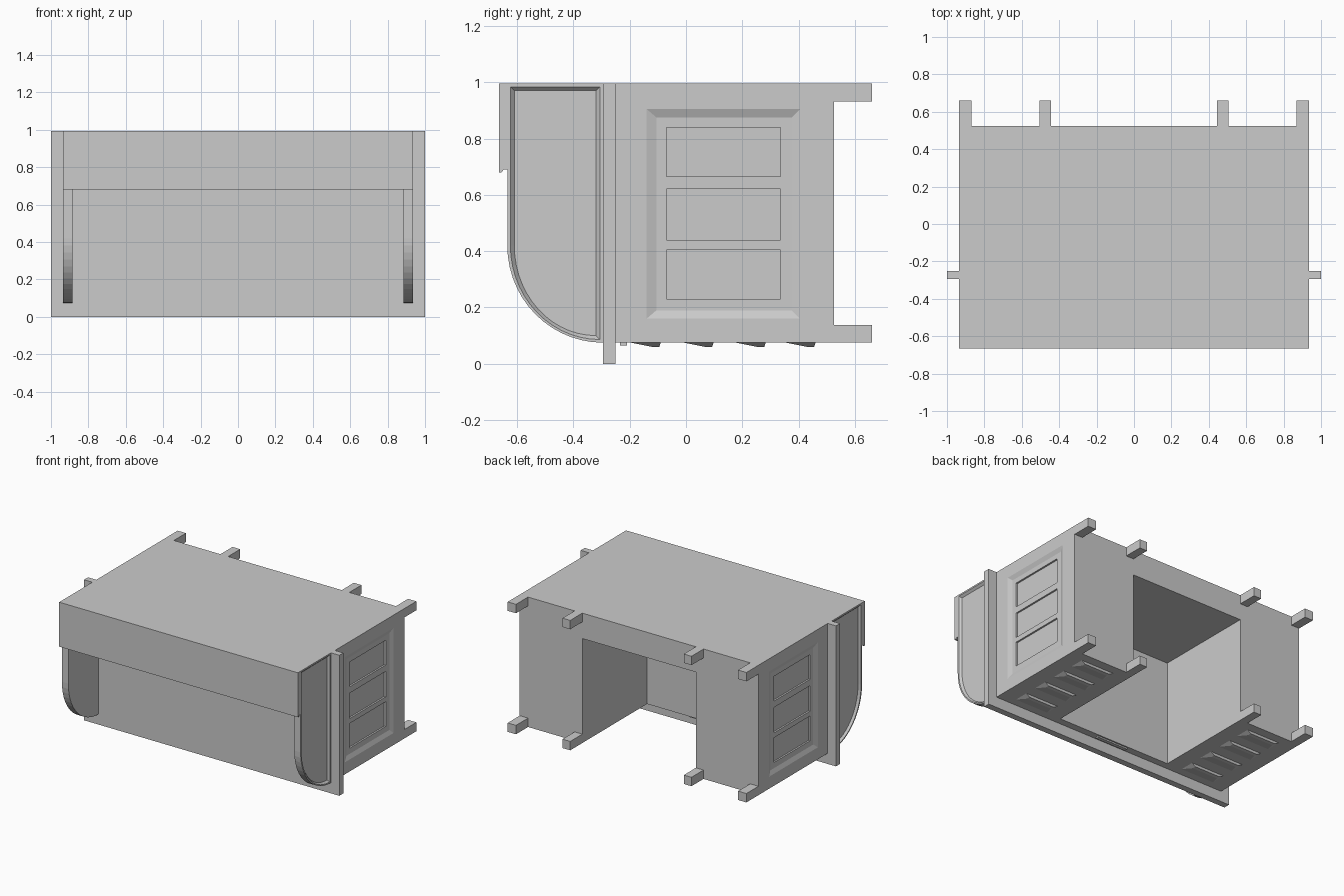
import bpy, bmesh, math

cube = bpy.data.objects.get("Cube")
if cube:
    bpy.data.objects.remove(cube, do_unlink=True)

grey = bpy.data.materials.new("plain_grey")
grey.use_nodes = True
colour = (0.6, 0.6, 0.6, 1)
grey.diffuse_color = colour
grey.node_tree.nodes["Principled BSDF"].inputs["Base Color"].default_value = colour


def loft(name, rings):
    """Closed solid through matching rings of 3D points."""
    bm = bmesh.new()
    rows = [[bm.verts.new(p) for p in ring] for ring in rings]
    n = len(rows[0])
    for a, b in zip(rows, rows[1:]):
        for i in range(n):
            j = (i + 1) % n
            bm.faces.new((a[i], a[j], b[j], b[i]))
    bm.faces.new(rows[0])
    bm.faces.new(rows[-1])
    bmesh.ops.recalc_face_normals(bm, faces=bm.faces)
    mesh = bpy.data.meshes.new(name)
    bm.to_mesh(mesh)
    bm.free()
    mesh.materials.append(grey)
    obj = bpy.data.objects.new(name, mesh)
    bpy.context.collection.objects.link(obj)
    return obj


def box(name, x0, x1, y0, y1, z0, z1):
    ring = [(x0, y0), (x1, y0), (x1, y1), (x0, y1)]
    return loft(name, [[(x, y, z) for x, y in ring] for z in (z0, z1)])


def rect(y0, y1, z0, z1):
    return [(y0, z0), (y1, z0), (y1, z1), (y0, z1)]


def side_solid(name, side, *sections):
    """Solid through (x, yz outline) sections on one side."""
    return loft(name, [[(side * x, y, z) for y, z in pts] for x, pts in sections])


def cut(target, cutter):
    mod = target.modifiers.new("cut", "BOOLEAN")
    mod.operation = "DIFFERENCE"
    mod.solver = "EXACT"
    mod.object = cutter
    cutter.hide_render = True
    cutter.hide_viewport = True
    cutter.display_type = "WIRE"


def rounded_side(m):
    """Hutch side outline with its corner curved, shrunk by margin m."""
    cy, cz = -0.295 - m, 0.42
    ry, rz = 0.34 - 2 * m, 0.345 - m
    steps = 14
    arc = []
    for i in range(steps + 1):
        a = math.pi / 2 * i / steps
        arc.append((cy - ry * math.sin(a), cz - rz * math.cos(a)))
    return arc + [(-0.635 + m, 0.995 - m), (cy, 0.995 - m)]


OUT = 0.935   # outer side plane
HOLE = 0.445  # half width of the knee space

# Desk carcass: two pedestals joined by a thick rear wall
outline = [(-OUT, 0.075), (-HOLE, 0.075), (-HOLE, 0.815), (HOLE, 0.815),
           (HOLE, 0.075), (OUT, 0.075), (OUT, 0.995), (-OUT, 0.995)]
carcass = loft("pedestals", [[(x, y, z) for x, z in outline] for y in (-0.2, 0.525)])

# Drawer rail above the pedestals with the centre pull
box("drawer_rail", -OUT, OUT, -0.25, -0.2, 0.075, 0.995)
box("centre_pull", -0.12, 0.12, -0.235, -0.21, 0.065, 0.075)

# Overhanging worktop
box("worktop", -1, 1, -0.295, -0.25, 0, 0.995)

# Hutch cover, its lip and rear panel
cover = [(-0.665, 0.68), (-0.655, 0.68), (-0.648, 0.69), (-0.635, 0.69),
         (-0.635, 0.995), (-0.665, 0.995)]
loft("hutch_cover", [[(x, y, z) for y, z in cover] for x in (-OUT, OUT)])
box("hutch_rear", -0.885, 0.885, -0.635, -0.295, 0.955, 0.995)

for side, label in ((-1, "right"), (1, "left")):
    # Curved hutch side with a recessed panel
    hutch = side_solid(label + "_hutch_side", side,
                       (0.885, rounded_side(0)), (OUT, rounded_side(0)))
    cut(hutch, side_solid(label + "_hutch_recess", side,
                          (0.92, rounded_side(0.025)),
                          (OUT, rounded_side(0.011)),
                          (0.96, rounded_side(0.011))))

    # Framed pedestal side with three sunken panels
    frame = rect(-0.14, 0.405, 0.16, 0.905)
    cut(carcass, side_solid(label + "_frame_recess", side,
                            (0.923, rect(-0.105, 0.375, 0.19, 0.875)),
                            (OUT, frame), (0.96, frame)))
    for z0, z1 in ((0.23, 0.405), (0.44, 0.62), (0.665, 0.84)):
        panel = rect(-0.07, 0.335, z0, z1)
        cut(carcass, side_solid(label + "_panel_recess", side,
                                (0.911, panel), (0.95, panel)))

    # Four feet under each pedestal
    for x0, x1 in ((HOLE, 0.505), (0.87, OUT)):
        for z0, z1 in ((0.075, 0.138), (0.932, 0.995)):
            xs = sorted((side * x0, side * x1))
            box(label + "_foot", xs[0], xs[1], 0.525, 0.66, z0, z1)

    # Drawer pulls: wedges with tapered ends
    mid = side * 0.69
    for y in (-0.195, -0.007, 0.178, 0.355):
        base = [(mid - 0.13, y), (mid + 0.13, y),
                (mid + 0.13, y + 0.105), (mid - 0.13, y + 0.105)]
        tip = [(mid - 0.1, y + 0.075), (mid + 0.1, y + 0.075),
               (mid + 0.1, y + 0.1), (mid - 0.1, y + 0.1)]
        loft(label + "_drawer_pull", [[(a, b, 0.075) for a, b in base],
                                      [(a, b, 0.06) for a, b in tip]])
